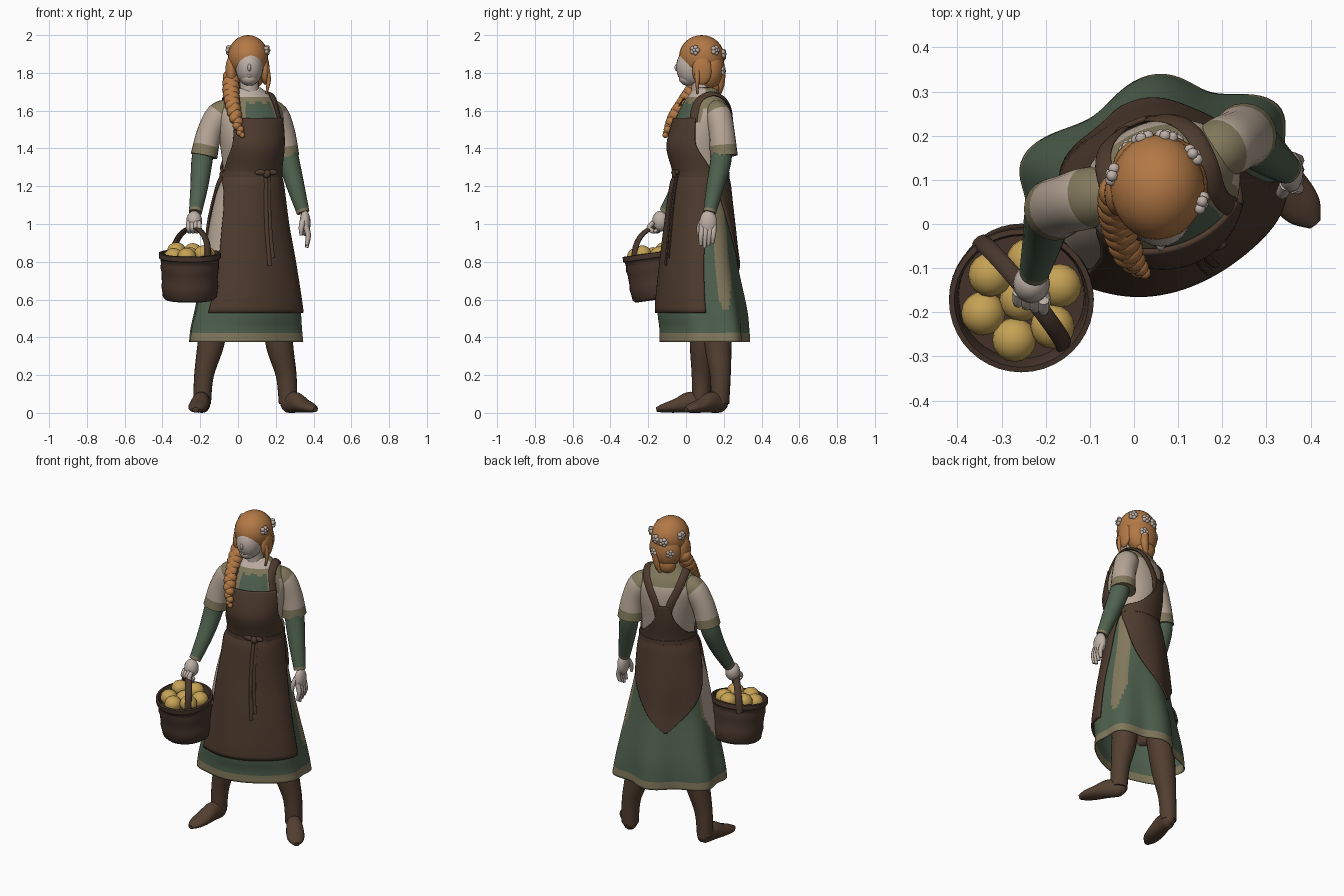
import bpy, bmesh, math
from math import sin, cos, radians, pi
from mathutils import Vector, Matrix

cube = bpy.data.objects.get("Cube")
if cube:
    bpy.data.objects.remove(cube)


def material(name, *rgb):
    m = bpy.data.materials.new(name)
    m.use_nodes = True
    m.diffuse_color = (*rgb, 1)
    m.node_tree.nodes["Principled BSDF"].inputs["Base Color"].default_value = (*rgb, 1)
    return m


APRON = material("apron brown", .075, .043, .027)
BOOT = material("boot brown", .085, .049, .03)
WICKER = material("wicker brown", .065, .038, .026)
GREEN = material("dress green", .078, .12, .077)
CREAM = material("cream linen", .47, .38, .305)
OLIVE = material("olive trim", .225, .19, .108)
HAIR = material("copper hair", .45, .19, .06)
FRUIT = material("yellow fruit", .56, .36, .09)
SKIN = material("pale skin", .51, .43, .38)


def finish(name, mesh, mats):
    for m in mats:
        mesh.materials.append(m)
    for p in mesh.polygons:
        p.use_smooth = True
    mesh.set_sharp_from_angle(angle=radians(50))
    ob = bpy.data.objects.new(name, mesh)
    bpy.context.collection.objects.link(ob)
    return ob


def grid(name, rows, mats, closed=True, caps=True, rule=None, thick=0):
    """Skin rows of points; rule(t, s) gives a material index."""
    bm = bmesh.new()
    vs = [[bm.verts.new(p) for p in row] for row in rows]
    n, k = len(rows) - 1, len(rows[0])
    for i in range(n):
        for j in range(k if closed else k - 1):
            q = (j + 1) % k
            f = bm.faces.new((vs[i][j], vs[i][q], vs[i + 1][q], vs[i + 1][j]))
            if rule:
                f.material_index = rule((i + .5) / n, (j + .5) / k)
    if closed and caps:
        bm.faces.new(vs[0])
        bm.faces.new(vs[-1]).material_index = rule(1, 0) if rule else 0
    bmesh.ops.recalc_face_normals(bm, faces=bm.faces)
    mesh = bpy.data.meshes.new(name)
    bm.to_mesh(mesh)
    bm.free()
    ob = finish(name, mesh, mats)
    if thick:
        mod = ob.modifiers.new("thickness", "SOLIDIFY")
        mod.thickness, mod.offset = thick, 0
    return ob


def sample(rows, n=6):
    """Smooth curve through tuples of any length."""
    out = []
    for i in range(len(rows) - 1):
        p = [rows[min(max(i + d, 0), len(rows) - 1)] for d in (-1, 0, 1, 2)]
        for s in range(n):
            t = s / n
            out.append([.5 * (2 * b + (c - a) * t + (2 * a - 5 * b + 4 * c - d) * t * t
                              + (3 * b - a - 3 * c + d) * t ** 3) for a, b, c, d in zip(*p)])
    return out + [list(rows[-1])]


def tube(name, rows, mats, centre=None, sides=20, rule=None):
    """Rows are x, y, z, half width and optional half thickness."""
    pts = sample(rows)
    P = [Vector(p[:3]) for p in pts]
    run = P[-1] - P[0]
    ref = Vector((0, 1, 0)) if abs(run.z) > .6 * run.length else Vector((0, 0, 1))
    rings = []
    for i, p in enumerate(P):
        t = P[min(i + 1, len(P) - 1)] - P[max(i - 1, 0)]
        up = p - Vector(centre) if centre else ref
        side = t.cross(up).normalized()
        up = side.cross(t).normalized()
        w, h = pts[i][3], pts[i][-1]
        rings.append([p + side * w * cos(2 * pi * j / sides) + up * h * sin(2 * pi * j / sides)
                      for j in range(sides)])
    return grid(name, rings, mats, rule=rule)


def blobs(name, items, mat, detail=16):
    """Ellipsoids (centre, radii) joined in one object."""
    bm = bmesh.new()
    for loc, rad in items:
        bmesh.ops.create_uvsphere(bm, u_segments=detail, v_segments=detail * 2 // 3, radius=1,
                                  matrix=Matrix.Translation(loc) @ Matrix.Diagonal((*rad, 1)))
    mesh = bpy.data.meshes.new(name)
    bm.to_mesh(mesh)
    bm.free()
    return finish(name, mesh, [mat])


# Body shape: height, centre x, centre y, half width, half depth
BODY = sample([(.375, .045, .092, .317, .215), (.45, .045, .09, .308, .215), (.56, .052, .08, .288, .217),
               (.8, .056, .07, .243, .185), (1, .052, .072, .207, .165), (1.2, .063, .075, .167, .143),
               (1.27, .07, .078, .148, .13), (1.4, .07, .07, .16, .155), (1.5, .065, .083, .175, .148),
               (1.58, .06, .095, .18, .13), (1.64, .06, .1, .152, .105), (1.68, .06, .1, .112, .08),
               (1.72, .06, .1, .058, .055)], 8)
YAW = radians(20)


def body(deg, z, off=0):
    """Point on the clothed body at an angle (front is -90) and height."""
    i = 0
    while i < len(BODY) - 2 and BODY[i + 1][0] < z:
        i += 1
    lo, hi = BODY[i], BODY[i + 1]
    t = (z - lo[0]) / (hi[0] - lo[0])
    _, cx, cy, a, b = [p + (q - p) * t for p, q in zip(lo, hi)]
    r = radians(deg)
    fold = 1 + .1 * max(0, (1.1 - z) / .72) * cos(6 * (r - radians(77))) * (.54 + .46 * sin(r))
    u, v = (a + off) * fold * cos(r), (b + off) * fold * sin(r)
    return Vector((cx + u * cos(YAW) - v * sin(YAW), cy + u * sin(YAW) + v * cos(YAW),
                   z + (off if z > 1.6 else 0)))


# Dress: skirt with trimmed hem, side panels, blouse and neckline
def dress_colour(t, s):
    z, d = .375 + 1.345 * t, 360 * s
    front = abs(d - 275)
    if z < .43:
        return 1
    if z > 1.25:
        if z > 1.665 and front < 65:
            return 3
        if front < 55 and z > 1.54:
            return 0 if front < 27 and z < 1.65 - .012 * abs(sin(front / 9)) else 1
        return 1 if z > 1.61 else 2
    taper = min(1, (z - .6) / .2)
    if z > .62 and abs(d - 185) < 38 * taper:
        return 2 if abs(d - 185) < 32 * taper else 1
    if z > .55 and abs(d - 8) < 20 * min(1, (z - .5) / .25):
        return 1
    return 0


grid("dress", [[body(360 * j / 120, .375 + 1.345 * i / 110) for j in range(120)] for i in range(111)],
     [GREEN, OLIVE, CREAM, SKIN], caps=False, rule=dress_colour, thick=.006)


# Apron: front panel with bib, pointed back panel, waistband, straps and ties
def panel(name, edges):
    """Rows are height, first angle and last angle."""
    grid(name, [[body(lo + (hi - lo) * j / 40, z, .012) for j in range(41)]
                for z, lo, hi in sample(edges, 8)], [APRON], closed=False, thick=.012)


panel("apron_front", [(.53, -149, -20), (.8, -145, -18), (1.05, -146, -11), (1.18, -156, -4), (1.25, -173, 3),
                      (1.32, -163, -7), (1.42, -143, -27), (1.56, -130, -41)])
panel("apron_back", [(.72, 93, 97), (.82, 69, 121), (.97, 38, 152), (1.12, 20, 168), (1.27, 7, 183),
                     (1.32, 45, 145), (1.4, 73, 117), (1.5, 85, 105)])
grid("waistband", [[body(5 * j, z, o) for j in range(72)]
                   for z, o in ((1.245, .01), (1.25, .02), (1.275, .02), (1.28, .01))], [APRON], caps=False)
STRAP = [(44, 1.54), (40, 1.61), (50, 1.66), (90, 1.683), (132, 1.655), (152, 1.6), (167, 1.5), (174, 1.38)]
for side, label in ((-1, "right"), (1, "left")):
    tube(label + "_strap", [(*body(-88 + side * d, z, .007), .023, .008) for d, z in STRAP],
         [APRON], centre=(.06, .1, 1.45), sides=10)
    tube(label + "_tie", [(*body(-78 + side * 2.5, z, .022), .011, .007) for z in (1.26, 1.1, .95, .8 + side * .02)],
         [APRON], sides=8)
knot = body(-80, 1.265, .028)
blobs("apron_knot", [(knot, (.022, .018, .022)), (knot + Vector((.03, .01, .008)), (.028, .013, .015)),
                     (knot - Vector((.035, .008, -.008)), (.032, .013, .015))], APRON)

# Arms: short sleeves, fitted lower sleeves, cuffs
ARMS = {
    "right": ([(-.04, .075, 1.6, .06), (-.1, .06, 1.575, .07), (-.152, .045, 1.48, .067), (-.18, .033, 1.36, .071)],
              [(-.165, .045, 1.48, .052), (-.19, .03, 1.34, .056), (-.205, -.03, 1.2, .047), (-.226, -.11, 1.06, .034)]),
    "left": ([(.15, .14, 1.6, .06), (.198, .17, 1.575, .07), (.235, .19, 1.48, .068), (.25, .2, 1.36, .074)],
             [(.245, .19, 1.48, .052), (.268, .185, 1.34, .056), (.305, .155, 1.2, .047), (.345, .125, 1.06, .034)])}
for label, (sleeve, arm) in ARMS.items():
    tube(label + "_sleeve", sleeve, [CREAM, OLIVE], rule=lambda t, s: int(t > .83 or t < .33))
    tube(label + "_arm", arm, [GREEN, OLIVE], rule=lambda t, s: int(t > .94))

# Hands: right grips the handle, left hangs open
blobs("right_hand", [((-.232, -.135, 1.015), (.042, .044, .055))], SKIN)
blobs("left_hand", [((.355, .118, 1.005), (.029, .047, .068))], SKIN)
for i in range(4):
    x, y, z = -.262 + .019 * i, -.155 - .006 * i, 1.0
    tube("right_finger", [(x, y, z + .01, .013), (x, y - .022, z - .02, .013), (x + .005, y, z - .04, .012),
                          (x + .005, y + .02, z - .03, .008)], [SKIN], sides=8)
    y, tip = .085 + .021 * i, .875 + .012 * abs(i - 1)
    tube("left_finger", [(.358, y, .99, .016), (.372, y - .004, .94, .014), (.364, y - .008, tip, .009)], [SKIN], sides=8)
tube("left_thumb", [(.345, .09, 1.02, .017), (.335, .07, .98, .014), (.335, .067, .94, .008)], [SKIN], sides=8)

# Boots: shafts and turned-out feet
LEGS = {"right": ([(-.11, .1, .55, .08), (-.145, .09, .36, .07), (-.18, .082, .2, .052), (-.19, .08, .05, .047)],
                  (-.18, .12), (-.225, -.155)),
        "left": ([(.2, .165, .55, .08), (.22, .17, .36, .072), (.255, .182, .2, .055), (.265, .18, .05, .049)],
                 (.24, .21), (.41, .0))}
FOOT = [(0, .035, .015, .02), (.1, .045, .038, .045), (.35, .056, .046, .056), (.62, .038, .052, .038),
        (.85, .026, .044, .025), (1, .018, .016, .013)]
for label, (shaft, heel, toe) in LEGS.items():
    tube(label + "_boot", shaft, [BOOT])
    tube(label + "_foot", [(heel[0] + (toe[0] - heel[0]) * t, heel[1] + (toe[1] - heel[1]) * t, z, w, h)
                           for t, z, w, h in FOOT], [BOOT])

# Head: neck, face and nose
tube("neck", [(.06, .09, 1.65, .062), (.06, .078, 1.73, .05), (.06, .07, 1.82, .05)], [SKIN])
blobs("face", [((.06, .032, 1.832), (.073, .084, .1)), ((.06, .012, 1.772), (.046, .05, .04)),
               ((.06, -.046, 1.828), (.01, .015, .02)), ((.06, -.034, 1.785), (.018, .01, .009))], SKIN, 24)

# Hair: cap, gathered back, braid over the right shoulder, loose locks
blobs("hair", [((.053, .083, 1.885), (.107, .12, .115)), ((.052, .13, 1.82), (.1, .075, .115)),
               ((-.035, .07, 1.81), (.032, .052, .085)), ((.144, .085, 1.815), (.023, .052, .078)),
               ((.04, .145, 1.735), (.065, .045, .062))], HAIR, 24)
tube("left_lock", [(.15, .06, 1.83, .016), (.162, .06, 1.76, .012), (.15, .06, 1.69, .005)], [HAIR], sides=8)
tube("back_lock", [(.08, .18, 1.8, .03), (.07, .18, 1.73, .022), (.05, .172, 1.67, .006)], [HAIR], sides=8)
braid = sample([(-.035, .08, 1.79, .04), (-.038, .035, 1.71, .041), (-.03, -.015, 1.64, .037),
                (-.012, -.07, 1.56, .031), (.018, -.11, 1.47, .015)], 5)
blobs("braid", [((x + (-1) ** i * .005, y, z), (r, r, r)) for i, (x, y, z, r) in enumerate(braid)], HAIR)

# Flowers around the head
for deg, z in ((-18, 1.92), (38, 1.92), (78, 1.9), (108, 1.89), (70, 1.81), (128, 1.82), (165, 1.92)):
    r = radians(deg)
    out, side, up = Vector((cos(r), sin(r), 0)), Vector((-sin(r), cos(r), 0)), Vector((0, 0, 1))
    mid = Vector((.053 + .105 * cos(r), .083 + .118 * sin(r), z))
    blobs("flower", [(mid + (side * cos(k * 2 * pi / 5) + up * sin(k * 2 * pi / 5)) * .015, (.014, .014, .013))
                     for k in range(5)] + [(mid + out * .006, (.011, .011, .011))], SKIN, 8)

# Basket: banded wall, handle and fruit, tipped slightly forward
BASKET = Vector((-.255, -.157, 0))
wall = [(.01, .6), (.13, .6), (.143, .615), (.147, .65), (.151, .67), (.148, .69), (.151, .75), (.156, .77),
        (.153, .79), (.155, .815), (.164, .822), (.164, .848), (.152, .85), (.145, .83), (.142, .78), (.01, .78)]
tilt = Matrix.Translation((0, 0, .73)) @ Matrix.Rotation(radians(8), 4, "X") @ Matrix.Translation((0, 0, -.73))
tilt = Matrix.Translation(BASKET) @ tilt
grid("basket", [[tilt @ Vector((r * cos(pi * j / 20), r * sin(pi * j / 20), z)) for j in range(40)]
                for r, z in wall], [WICKER])
arch = []
for k in range(9):
    c, h = cos(pi * k / 8), sin(pi * k / 8)
    arch.append((BASKET.x - .095 * c + .015 * h, BASKET.y + .118 * c, .82 + .16 * h, .02, .011))
tube("basket_handle", arch, [WICKER], centre=(BASKET.x, BASKET.y, .8), sides=10)
spots = [(radians(60 * k + 20), .092) for k in range(6)] + [(0, 0)]
blobs("fruit", [(tilt @ Vector((d * cos(a), d * sin(a), .832 + .009 * (i % 3))), (.05, .05, .046))
                for i, (a, d) in enumerate(spots)], FRUIT)
